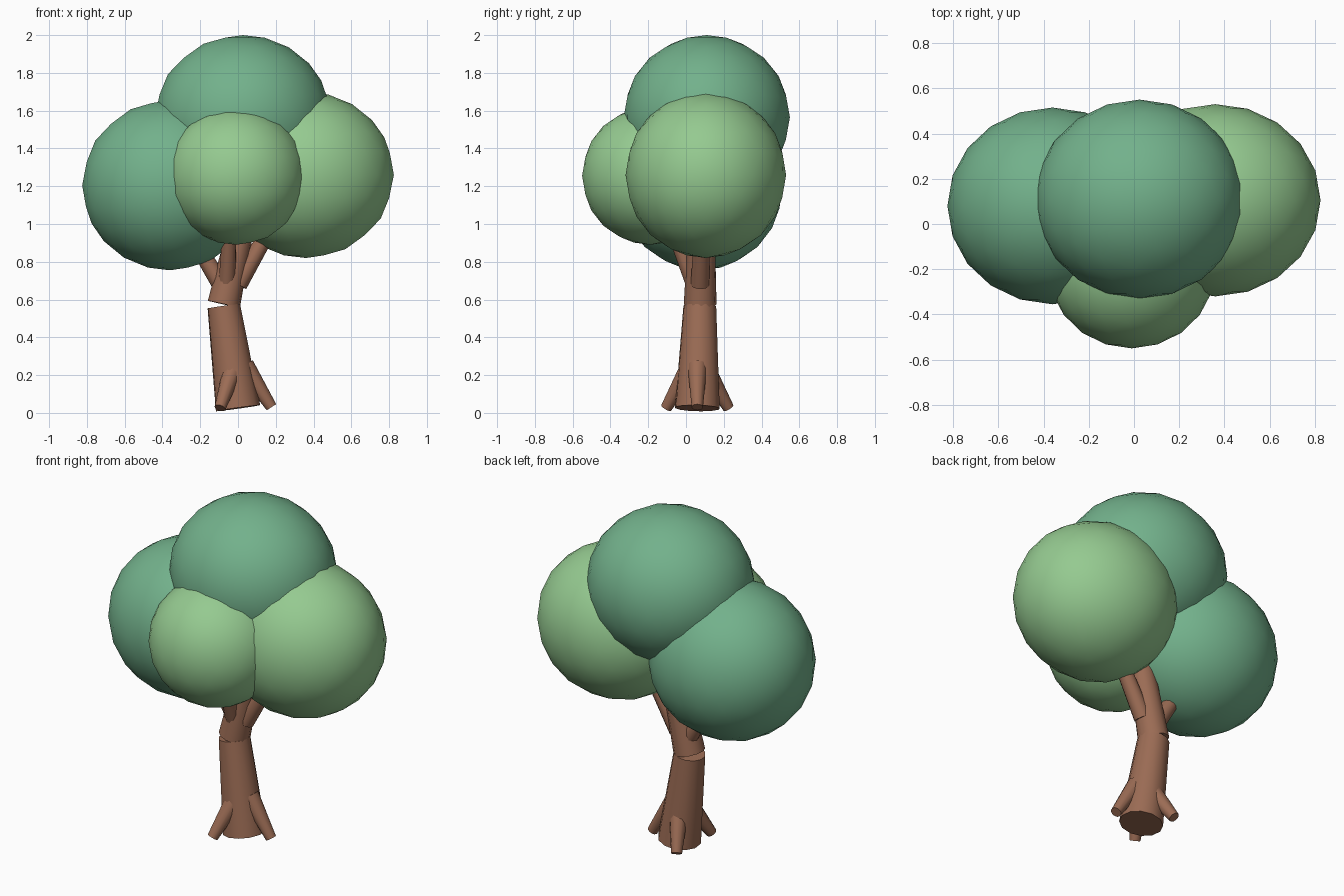
import bpy, math
from mathutils import Vector

if "Cube" in bpy.data.objects:
    bpy.data.objects.remove(bpy.data.objects["Cube"])


def material(name, rgb):
    m = bpy.data.materials.new(name)
    m.diffuse_color = (*rgb, 1)
    m.use_nodes = True
    m.node_tree.nodes["Principled BSDF"].inputs["Base Color"].default_value = m.diffuse_color
    return m


BARK = material("bark", (0.33, 0.15, 0.09))
DARK = material("dark_leaves", (0.17, 0.44, 0.26))
LIGHT = material("light_leaves", (0.30, 0.59, 0.28))


def limb(name, start, end, r1, r2, sides=12):
    """Tapered cylinder running from start to end."""
    a, b = Vector(start), Vector(end)
    bpy.ops.mesh.primitive_cone_add(vertices=sides, radius1=r1, radius2=r2,
                                    depth=(b - a).length, location=(a + b) / 2)
    ob = bpy.context.object
    ob.name = name
    ob.rotation_euler = (b - a).to_track_quat('Z', 'Y').to_euler()
    ob.data.materials.append(BARK)
    bpy.ops.object.shade_smooth_by_angle(angle=math.radians(40))


def leaf_clump(name, centre, radii, mat):
    """Smooth-shaded ellipsoid of foliage."""
    bpy.ops.mesh.primitive_ico_sphere_add(subdivisions=3, radius=1, location=centre)
    ob = bpy.context.object
    ob.name = name
    ob.scale = radii
    ob.data.materials.append(mat)
    bpy.ops.object.shade_smooth()


# Trunk in two leaning sections
limb("lower_trunk", (0, 0.06, 0.025), (-0.075, 0.073, 0.565), 0.12, 0.088)
limb("upper_trunk", (-0.075, 0.075, 0.575), (0.06, 0.085, 1.18), 0.087, 0.062)

# Branches fanning into the foliage
limb("left_branch", (-0.06, 0.09, 0.63), (-0.31, 0.10, 1.04), 0.05, 0.035)
limb("right_branch", (0.0, 0.075, 0.68), (0.27, 0.09, 1.15), 0.05, 0.035)
limb("front_branch", (-0.06, 0.055, 0.65), (-0.04, -0.11, 1.08), 0.045, 0.035)

# Three roots spread around the base
limb("right_root", (0.035, 0.06, 0.25), (0.177, 0.06, 0.03), 0.052, 0.03)
for name, side in (("front_root", -1), ("back_root", 1)):
    limb(name, (-0.03, 0.06 + side * 0.05, 0.22),
         (-0.095, 0.06 + side * 0.165, 0.026), 0.052, 0.03)

# Overlapping foliage clumps
leaf_clump("top_leaves", (0.025, 0.11, 1.565), (0.465, 0.44, 0.435), DARK)
leaf_clump("left_leaves", (-0.36, 0.08, 1.205), (0.465, 0.435, 0.45), DARK)
leaf_clump("right_leaves", (0.36, 0.105, 1.26), (0.465, 0.425, 0.44), LIGHT)
leaf_clump("front_leaves", (-0.01, -0.19, 1.255), (0.372, 0.36, 0.365), LIGHT)
